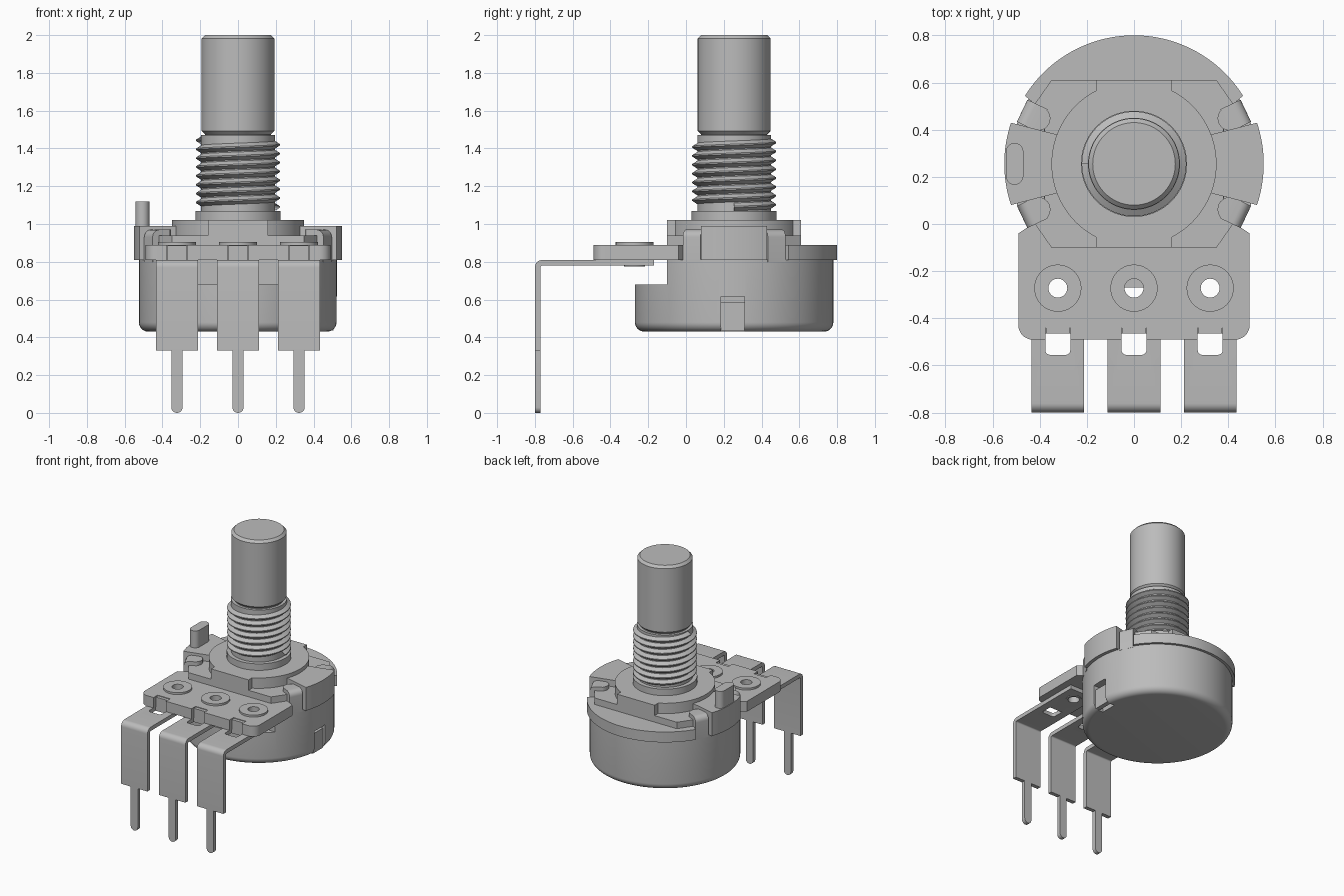
import bpy, bmesh
from math import sin, cos, pi, radians
from mathutils import Matrix, Vector

if "Cube" in bpy.data.objects:
    bpy.data.objects.remove(bpy.data.objects["Cube"], do_unlink=True)

metal = bpy.data.materials.new("grey_metal")
metal.use_nodes = True
GREY = (0.5, 0.5, 0.5, 1)
metal.diffuse_color = GREY
metal.node_tree.nodes["Principled BSDF"].inputs["Base Color"].default_value = GREY

CY = 0.255  # y of the shaft axis


def finish(name, bm, smooth=True):
    bmesh.ops.recalc_face_normals(bm, faces=bm.faces)
    mesh = bpy.data.meshes.new(name)
    bm.to_mesh(mesh)
    bm.free()
    mesh.materials.append(metal)
    obj = bpy.data.objects.new(name, mesh)
    bpy.context.collection.objects.link(obj)
    if smooth:
        shade(obj)
    return obj


def shade(obj):
    bpy.ops.object.select_all(action='DESELECT')
    obj.select_set(True)
    bpy.context.view_layer.objects.active = obj
    bpy.ops.object.shade_smooth_by_angle(angle=radians(32))


def prism(name, pts, lo, hi, axis='z', matrix=None):
    """Extrude a flat outline along one axis; outline is xy, xz or yz."""
    place = {'z': lambda a, b: (a, b, lo),
             'y': lambda a, b: (a, lo, b),
             'x': lambda a, b: (lo, a, b)}[axis]
    bm = bmesh.new()
    face = bm.faces.new([bm.verts.new(place(*p)) for p in pts])
    new = bmesh.ops.extrude_face_region(bm, geom=[face])['geom']
    step = Vector([hi - lo if a == axis else 0 for a in 'xyz'])
    bmesh.ops.translate(bm, vec=step, verts=[v for v in new if isinstance(v, bmesh.types.BMVert)])
    if matrix:
        bm.transform(matrix)
    return finish(name, bm)


def box(name, x, y, z):
    return prism(name, [(x[0], y[0]), (x[1], y[0]), (x[1], y[1]), (x[0], y[1])], *z)


def arc(cx, cy, r, a0, a1, n=8):
    return [(cx + r * cos(radians(a0 + (a1 - a0) * i / n)),
             cy + r * sin(radians(a0 + (a1 - a0) * i / n))) for i in range(n + 1)]


def lathe(name, prof, center=(0, CY), closed=False, steps=96, turns=1, rise=0):
    """Spin an (r, z) profile; a rise per turn makes a helix."""
    bm = bmesh.new()
    vs = [bm.verts.new((r, 0, z)) for r, z in prof]
    es = [bm.edges.new(p) for p in zip(vs, vs[1:])]
    if closed:
        es.append(bm.edges.new((vs[-1], vs[0])))
    n = int(steps * turns)
    bmesh.ops.spin(bm, geom=vs + es, cent=(0, 0, 0), axis=(0, 0, 1), angle=2 * pi * turns,
                   steps=n, dvec=(0, 0, rise * turns / n))
    bmesh.ops.remove_doubles(bm, verts=bm.verts, dist=1e-4)
    bmesh.ops.translate(bm, vec=(*center, 0), verts=bm.verts)
    return finish(name, bm)


def cut(obj, cutter):
    mod = obj.modifiers.new("cut", 'BOOLEAN')
    mod.operation, mod.solver, mod.object = 'DIFFERENCE', 'EXACT', cutter
    bpy.context.view_layer.objects.active = obj
    bpy.ops.object.modifier_apply(modifier=mod.name)
    bpy.data.objects.remove(cutter, do_unlink=True)


def mirrored(half):
    return half + [(-x, y) for x, y in reversed(half)]


# Round can with a front step and a side opening
can = lathe("can", [(0, 0.43)] + arc(0.475, 0.48, 0.05, -90, 0) + [(0.525, 0.812), (0, 0.812)])
cut(can, box("cutter", (-1, 1), (-1, -0.1), (0.68, 1)))
cut(can, box("cutter", (0.44, 0.7), (0.185, 0.31), (0.4, 0.615)))
shade(can)
box("can_side_tab", (0.47, 0.505), (0.185, 0.31), (0.435, 0.585))

# Mounting plate: round at the back, square at the front
plate = prism("base_plate", mirrored(
    arc(0.43, -0.43, 0.06, -90, 0)
    + [(0.49, -0.04), (0.4, 0.02), (0.38, 0.12), (0.38, 0.39), (0.4, 0.49)]
    + arc(0, CY, 0.545, 32, 88, 24)), 0.81, 0.89)

# Terminals, rivets and the plate notches above them
T = 0.03
strip = ([(-0.17, 0.78), (-0.17, 0.81)] + arc(-0.76, 0.77, 0.04, 90, 180)
         + [(-0.8, 0.33), (-0.77, 0.33)] + arc(-0.76, 0.77, 0.01, 180, 90))
for label, x in (("left", 0.323), ("middle", 0), ("right", -0.323)):
    rivet_pos = (x, -0.272)
    hole = arc(*rivet_pos, 0.045, 0, 345, 23)
    cut(plate, prism("cutter", hole, 0.7, 1))
    cut(plate, box("cutter", (x - 0.053, x + 0.053), (-0.6, -0.44), (0.7, 1)))
    term = prism(label + "_terminal", strip, x - 0.112, x + 0.112, 'x')
    cut(term, prism("cutter", hole, 0.7, 1))
    window = [(x - 0.053, -0.465)] + arc(x - 0.033, -0.535, 0.02, 180, 270, 4) \
        + arc(x + 0.033, -0.535, 0.02, 270, 360, 4) + [(x + 0.053, -0.465)]
    cut(term, prism("cutter", window, 0.7, 1))
    shade(term)
    box(label + "_terminal_tab", (x - 0.05, x + 0.05), (-0.465, -0.44), (0.78, 0.885))
    prism(label + "_terminal_pin",
          [(x + 0.03, 0.335), (x - 0.03, 0.335)] + arc(x, 0.03, 0.03, 180, 360, 12),
          -0.8, -0.8 + T, 'y')
    lathe(label + "_rivet", [(0.04, 0.775), (0.04, 0.905), (0.1, 0.905), (0.1, 0.885),
                             (0.055, 0.885), (0.055, 0.775)], rivet_pos, True, 40)
shade(plate)

# Raised deck and bushing flange
prism("raised_deck", mirrored([(0.35, -0.1), (0.42, 0), (0.38, 0.06),
                               (0.38, 0.45), (0.42, 0.51), (0.35, 0.61)]), 0.885, 0.94)
prism("bushing_flange", mirrored([(0.16, -0.1)] + arc(0, CY, 0.35, -63, 63, 36)
                                 + [(0.16, 0.61)]), 0.935, 1.02)

# Side clamps and four folded ears
ear_profile = [(0.43, 0.92), (0.48, 0.92), (0.48, 0.8), (0.525, 0.8)] \
    + arc(0.485, 0.93, 0.04, 0, 90, 6) + [(0.43, 0.97)]
for label, base in (("left", 0), ("right", 180)):
    prism(label + "_clamp", arc(0, CY, 0.55, base - 18.5, base + 18.5, 16)
          + arc(0, CY, 0.34, base + 21, base - 21, 12), 0.81, 0.99)
    for end, turn in (("front", -25.4), ("back", 25.4)):
        angle = base + (turn if base == 0 else -turn)
        m = Matrix.Translation((0, CY, 0)) @ Matrix.Rotation(radians(angle), 4, 'Z')
        prism(f"{label}_{end}_ear", ear_profile, -0.052, 0.052, 'x',
              m @ Matrix.Rotation(radians(-90), 4, 'Z'))
        prism(f"{label}_{end}_ear_tip", arc(0.45, 0, 0.052, 90, 270, 12), 0.92, 0.97, 'z', m)

# Locating peg
prism("locating_peg", arc(-0.506, 0.307, 0.037, 0, 180, 10)
      + arc(-0.506, 0.203, 0.037, 180, 360, 10), 0.98, 1.12)

# Threaded bushing and shaft
lathe("bushing_collar", [(0, 1.01), (0.225, 1.01), (0.225, 1.07), (0, 1.07)])
lathe("bushing_core", [(0, 1.06), (0.195, 1.06), (0.195, 1.47), (0, 1.47)])
lathe("bushing_thread", [(0.192, 1.068), (0.222, 1.087), (0.222, 1.094),
                         (0.192, 1.113), (0.192, 1.115)], steps=64, turns=7.5, rise=0.047)
lathe("shaft", [(0, 1.46), (0.175, 1.46), (0.175, 1.475), (0.193, 1.493), (0.193, 1.982),
                (0.175, 2), (0, 2)])
